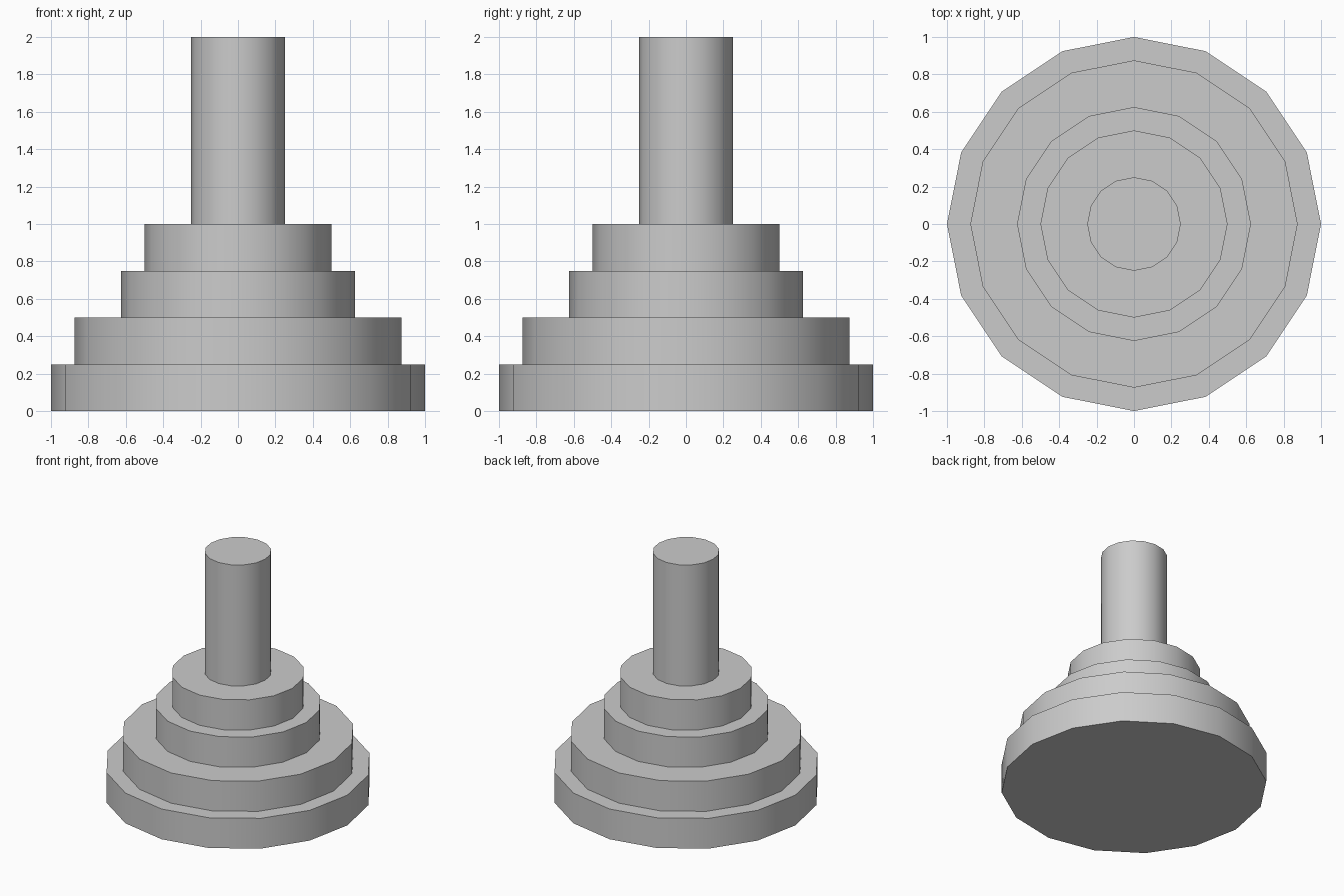
import bpy
import bmesh
from math import cos, sin, tau, radians

if "Cube" in bpy.data.objects:
    bpy.data.objects.remove(bpy.data.objects["Cube"])

SIDES = 16

# Tiers from the ground up: (radius, top height)
TIERS = [(1.0, 0.25), (0.875, 0.5), (0.625, 0.75), (0.5, 1.0), (0.25, 2.0)]

# Stepped outline: one wall and one ledge per tier
profile = []
base = 0.0
for radius, top in TIERS:
    profile += [(radius, base), (radius, top)]
    base = top

# Turn the outline into one closed 16-sided solid
bm = bmesh.new()
rings = [[bm.verts.new((r * cos(tau * i / SIDES), r * sin(tau * i / SIDES), z))
          for i in range(SIDES)] for r, z in profile]
for low, high in zip(rings, rings[1:]):
    for i in range(SIDES):
        j = (i + 1) % SIDES
        bm.faces.new((low[i], low[j], high[j], high[i]))

# Underside and post top
bm.faces.new(rings[0][::-1])
bm.faces.new(rings[-1])

mesh = bpy.data.meshes.new("stepped_pedestal_with_post")
bm.to_mesh(mesh)
bm.free()
obj = bpy.data.objects.new("stepped_pedestal_with_post", mesh)
bpy.context.collection.objects.link(obj)

# Smooth round walls, sharp steps
bpy.context.view_layer.objects.active = obj
obj.select_set(True)
bpy.ops.object.shade_smooth_by_angle(angle=radians(30))
